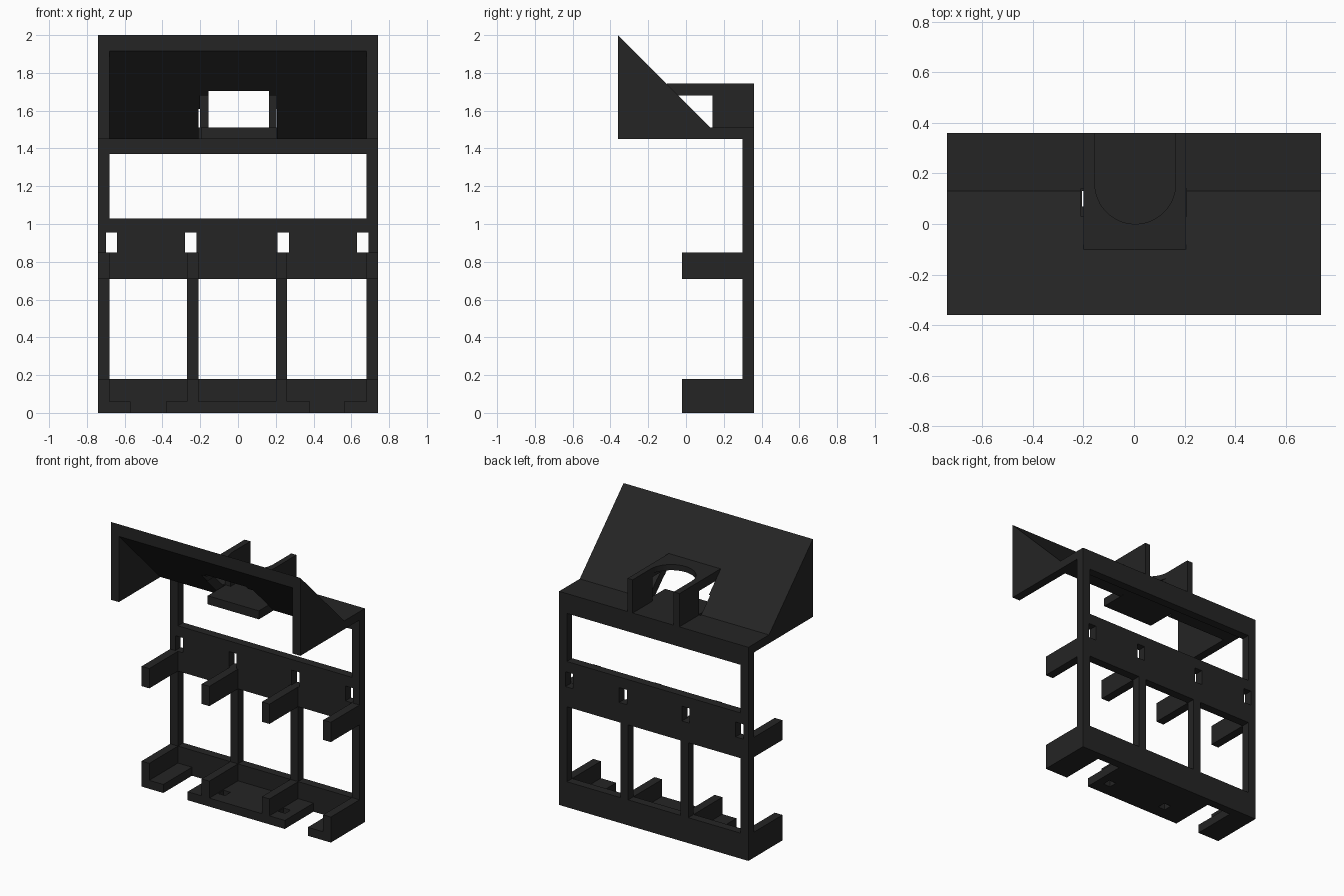
import bpy, bmesh, math

if "Cube" in bpy.data.objects:
    bpy.data.objects.remove(bpy.data.objects["Cube"])

mat = bpy.data.materials.new("charcoal plastic")
mat.diffuse_color = (0.018, 0.018, 0.018, 1)
mat.use_nodes = True
mat.node_tree.nodes["Principled BSDF"].inputs["Base Color"].default_value = mat.diffuse_color


def mesh_object(name, bm):
    bmesh.ops.recalc_face_normals(bm, faces=bm.faces)
    me = bpy.data.meshes.new(name)
    bm.to_mesh(me)
    bm.free()
    me.materials.append(mat)
    ob = bpy.data.objects.new(name, me)
    bpy.context.collection.objects.link(ob)
    return ob


def prism(name, outline, axis, lo, hi):
    """Extrude a 2D outline along axis 0 (outline is y, z) or axis 2 (outline is x, y)."""
    bm = bmesh.new()
    put = (lambda p: (lo, p[0], p[1])) if axis == 0 else (lambda p: (p[0], p[1], lo))
    face = bm.faces.new([bm.verts.new(put(p)) for p in outline])
    out = bmesh.ops.extrude_face_region(bm, geom=[face])
    move = [0, 0, 0]
    move[axis] = hi - lo
    bmesh.ops.translate(bm, vec=move, verts=[v for v in out["geom"] if isinstance(v, bmesh.types.BMVert)])
    return mesh_object(name, bm)


def box(name, x0, x1, y0, y1, z0, z1):
    return prism(name, [(x0, y0), (x1, y0), (x1, y1), (x0, y1)], 2, z0, z1)


def cut(ob, *ranges):
    """Subtract boxes one at a time."""
    for r in ranges:
        cutter = box("cutter", *r)
        cutter.hide_render = True
        mod = ob.modifiers.new("cut", 'BOOLEAN')
        mod.operation = 'DIFFERENCE'
        mod.solver = 'EXACT'
        mod.object = cutter
        bpy.context.view_layer.objects.active = ob
        bpy.ops.object.modifier_apply(modifier=mod.name)
        bpy.data.objects.remove(cutter)


# back frame with windows and four small slots
W, IN = 0.74, 0.68
frame = box("back_frame", -W, W, 0.30, 0.36, 0, 1.51)
windows = [(-IN, IN, 1.03, 1.37), (-IN, -0.27, 0.18, 0.71),
           (-0.21, 0.20, 0.18, 0.71), (0.26, IN, 0.18, 0.71)]
slots = [(x, x + 0.06, 0.85, 0.955) for x in (-0.70, -0.28, 0.21, 0.63)]
cut(frame, *[(a, b, 0.2, 0.5, c, d) for a, b, c, d in windows + slots])

# upper and lower arms
for i, x in enumerate((-W, -0.27, 0.20, IN)):
    box(f"upper_arm_{i}", x, x + 0.06, -0.02, 0.30, 0.71, 0.85)
    box(f"lower_arm_{i}", x, x + 0.06, -0.02, 0.30, 0, 0.18)

# floor pieces between the lower arms
box("left_floor", -IN, -0.57, -0.02, 0.30, 0, 0.06)
box("right_floor", 0.56, IN, -0.02, 0.30, 0, 0.06)
floor = box("centre_floor", -0.38, 0.38, -0.02, 0.30, 0, 0.06)
cut(floor, (-0.205, -0.15, 0.07, 0.13, -0.1, 0.1), (0.265, 0.32, 0.07, 0.13, -0.1, 0.1))

# sloped hood: sheet, ledge and triangular cheeks
sheet = prism("hood_sheet", [(-0.36, 2.0), (-0.36, 1.915), (0.105, 1.45), (0.30, 1.45),
                             (0.30, 1.51), (0.13, 1.51)], 0, -IN, IN)
cut(sheet, (-0.21, 0.207, -0.5, 0.14, 1.3, 1.61),
    (-0.20, 0.205, -0.5, 0.14, 1.3, 1.68),
    (-0.155, 0.165, -0.5, 0.14, 1.3, 1.705))
for side, a, b in (("left", -W, -IN), ("right", IN, W)):
    prism(f"{side}_cheek", [(-0.36, 2.0), (-0.36, 1.45), (0.30, 1.45), (0.30, 1.51), (0.13, 1.51)], 0, a, b)

# cradle: side walls with overhanging rails
for side, a, b in (("left", -0.20, -0.155), ("right", 0.165, 0.205)):
    prism(f"{side}_cradle_wall", [(-0.10, 1.745), (-0.10, 1.68), (0.14, 1.68), (0.14, 1.51),
                                  (0.36, 1.51), (0.36, 1.745)], 0, a, b)

# cradle top with a half-round notch
arc = [(0.005 + 0.16 * math.cos(t), 0.16 + 0.16 * math.sin(t))
       for t in (math.pi + math.pi * k / 24 for k in range(25))]
prism("cradle_top", arc + [(0.165, -0.10), (-0.155, -0.10)], 2, 1.705, 1.745)

# tongue under the cradle
box("cradle_tongue", -0.195, 0.205, -0.06, 0.14, 1.45, 1.51)
